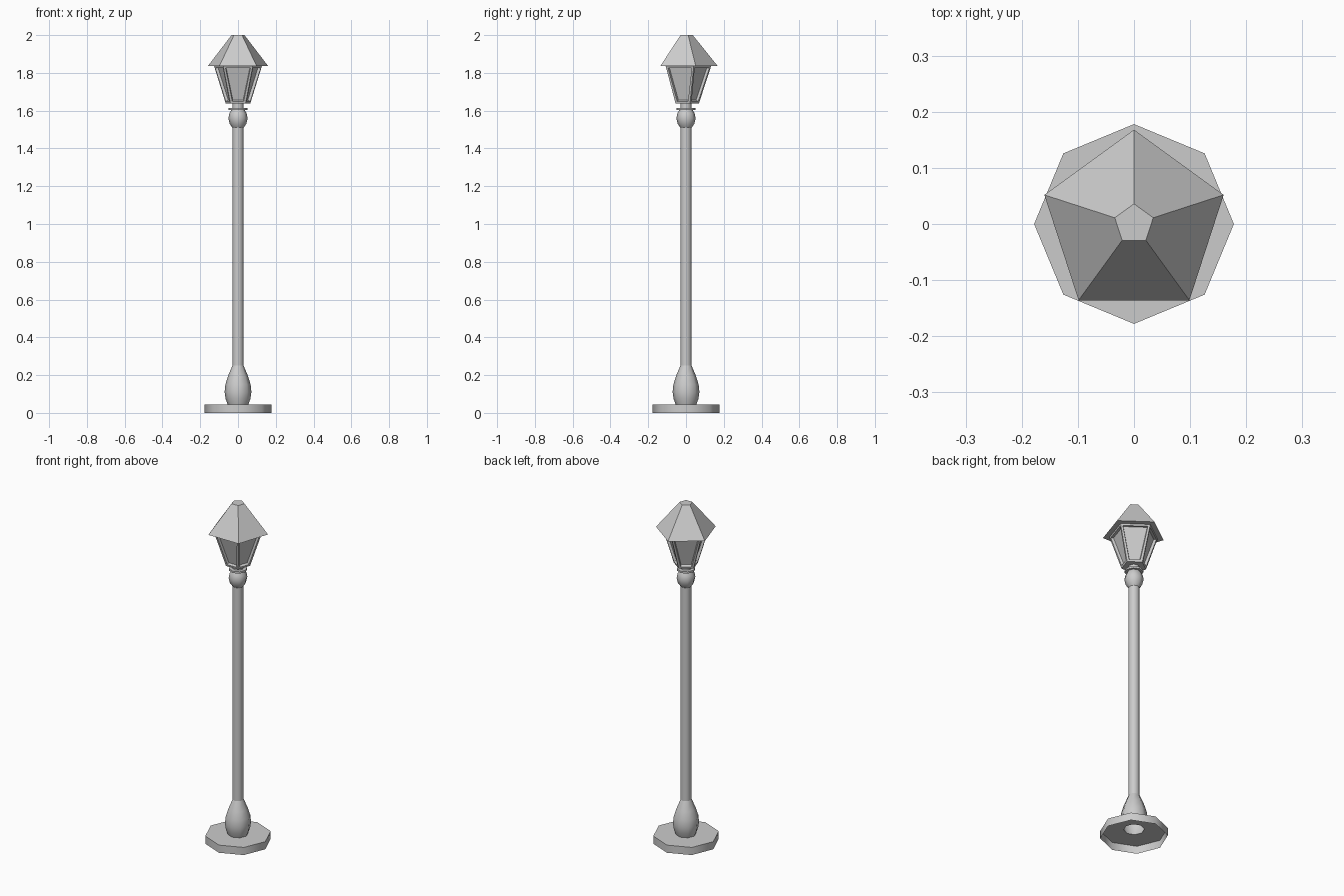
import bpy, bmesh, math

if "Cube" in bpy.data.objects:
    bpy.data.objects.remove(bpy.data.objects["Cube"], do_unlink=True)

# One plain painted-metal grey for the whole lamp
GREY = (0.6, 0.6, 0.6, 1)
metal = bpy.data.materials.new("grey_metal")
metal.use_nodes = True
metal.diffuse_color = GREY
metal.node_tree.nodes["Principled BSDF"].inputs["Base Color"].default_value = GREY


def turned(name, profile, sides, cap_bottom=False, cap_top=False, smooth=True, finish=None):
    """Turn a (radius, height) profile, listed bottom to top, about the z axis."""
    bm = bmesh.new()
    rings = []
    for r, z in profile:
        angles = [math.pi / 2 + math.tau * i / sides for i in range(sides)]
        rings.append([bm.verts.new((r * math.cos(a), r * math.sin(a), z)) for a in angles])
    walls = []
    for low, high in zip(rings, rings[1:]):
        for i in range(sides):
            j = (i + 1) % sides
            walls.append(bm.faces.new((low[i], low[j], high[j], high[i])))
    if cap_bottom:
        bm.faces.new(rings[0][::-1])
    if cap_top:
        bm.faces.new(rings[-1])
    bm.normal_update()
    if finish:
        finish(bm, walls)
    mesh = bpy.data.meshes.new(name)
    bm.to_mesh(mesh)
    bm.free()
    mesh.materials.append(metal)
    obj = bpy.data.objects.new(name, mesh)
    bpy.context.collection.objects.link(obj)
    if smooth:
        bpy.ops.object.select_all(action="DESELECT")
        obj.select_set(True)
        bpy.context.view_layer.objects.active = obj
        bpy.ops.object.shade_smooth_by_angle(angle=math.radians(50))
    return obj


def recess_windows(bm, walls):
    """Leave a frame around every wall and sink the pane behind it."""
    bmesh.ops.inset_individual(bm, faces=walls, thickness=0.016)
    bmesh.ops.inset_individual(bm, faces=walls, thickness=0.004, depth=-0.014)


# Foot: a shell open underneath, with a hole below the bulb
turned("base_plate", [(0.178, 0), (0.178, 0.045), (0.055, 0.045)], 8)

# Post, from the swollen foot up to the lantern
turned("post_foot", [(0.055, 0.045), (0.066, 0.075), (0.071, 0.11), (0.067, 0.15),
                     (0.053, 0.195), (0.03, 0.25)], 8)
turned("post_shaft", [(0.03, 0.25), (0.03, 1.51)], 8)
turned("post_knob", [(0.03, 1.51), (0.044, 1.53), (0.051, 1.56), (0.046, 1.585),
                     (0.035, 1.605)], 8)
turned("collar", [(0.05, 1.604), (0.05, 1.615)], 8, True, True)
turned("lantern_neck", [(0.03, 1.615), (0.03, 1.64)], 8)

# Five-sided lantern and roof
turned("lantern_body", [(0.068, 1.637), (0.133, 1.836)], 5, True, False, False, recess_windows)
turned("lantern_roof", [(0.168, 1.836), (0.036, 2.0)], 5, True, True, False)
